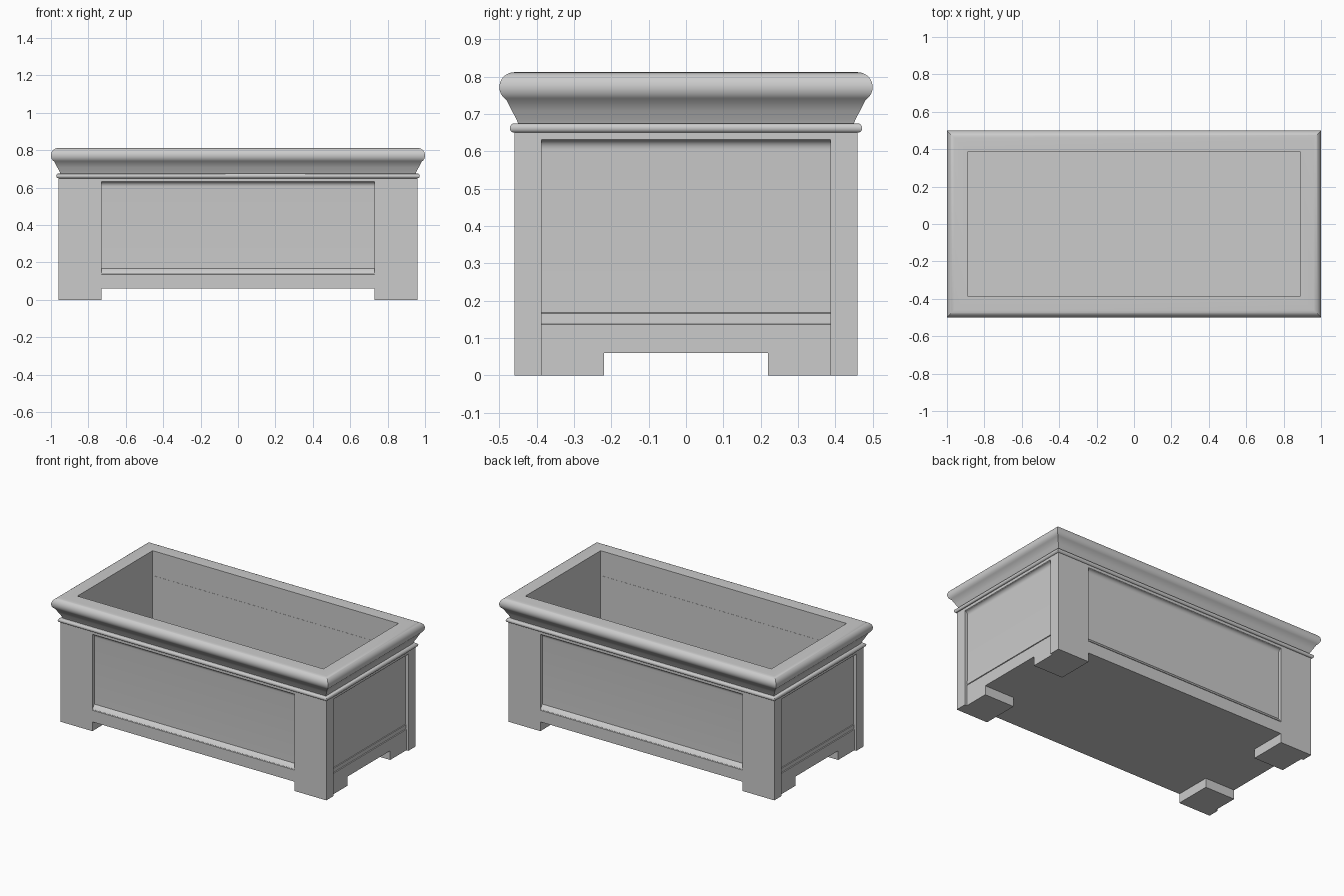
import bpy, bmesh
from math import sin, cos, radians

if "Cube" in bpy.data.objects:
    bpy.data.objects.remove(bpy.data.objects["Cube"])

IN_X, IN_Y = 0.89, 0.387      # inner opening
OUT_X, OUT_Y = 0.96, 0.46     # outer body
POST_X = 0.73                 # inner edge of corner posts


def finish(name, bm, smooth=False):
    bmesh.ops.recalc_face_normals(bm, faces=bm.faces)
    mesh = bpy.data.meshes.new(name)
    bm.to_mesh(mesh)
    bm.free()
    ob = bpy.data.objects.new(name, mesh)
    bpy.context.collection.objects.link(ob)
    if smooth:
        bpy.ops.object.select_all(action='DESELECT')
        ob.select_set(True)
        bpy.context.view_layer.objects.active = ob
        bpy.ops.object.shade_smooth_by_angle(angle=radians(35))
    return ob


def box(name, lo, hi):
    bm = bmesh.new()
    bmesh.ops.create_cube(bm, size=1)
    for v in bm.verts:
        v.co = [(a + b) / 2 + c * (b - a) for a, b, c in zip(lo, hi, v.co)]
    return finish(name, bm)


def loft(name, rings, closed, smooth):
    bm = bmesh.new()
    loops = [[bm.verts.new(p) for p in r] for r in rings]
    n = len(loops[0])
    count = len(loops) if closed else len(loops) - 1
    for i in range(count):
        a, b = loops[i], loops[(i + 1) % len(loops)]
        for j in range(n):
            k = (j + 1) % n
            bm.faces.new((a[j], a[k], b[k], b[j]))
    if not closed:
        bm.faces.new(loops[0])
        bm.faces.new(loops[-1])
    return finish(name, bm, smooth)


def arc(cx, cz, rx, rz, a0, a1, steps):
    angles = [radians(a0 + (a1 - a0) * i / steps) for i in range(steps + 1)]
    return [(cx + rx * cos(a), cz + rz * sin(a)) for a in angles]


def panel_profile(outer, inner, rail):
    """Bottom rail, small sloped ledge, sunk panel and cove under the bead."""
    panel = outer - 0.022
    cove = [(panel + 0.020 * (1 - cos(radians(a))), 0.605 + 0.025 * sin(radians(a)))
            for a in range(0, 91, 15)]
    return [(inner, 0.06), (rail, 0.06), (rail, 0.136), (rail - 0.005, 0.138),
            (rail - 0.005, 0.142), (rail - 0.001, 0.142), (panel + 0.004, 0.166),
            (panel, 0.168)] + cove + [(outer, 0.632), (outer, 0.65), (inner, 0.65)]


# Panelled walls
long_wall = panel_profile(OUT_Y, IN_Y, OUT_Y - 0.001)
end_wall = panel_profile(OUT_X, IN_X, OUT_X - 0.015)
for s, name in ((-1, "front_wall"), (1, "back_wall")):
    loft(name, [[(x, s * o, z) for o, z in long_wall] for x in (-POST_X, POST_X)],
         False, True)
for s, name in ((-1, "left_wall"), (1, "right_wall")):
    loft(name, [[(s * o, y, z) for o, z in end_wall] for y in (-IN_Y, IN_Y)],
         False, True)

# Corner posts and the feet behind them
for sx, side in ((-1, "left"), (1, "right")):
    for sy, end in ((-1, "front"), (1, "back")):
        def corner(part, x0, x1, y0, y1, z1):
            xs, ys = sorted((sx * x0, sx * x1)), sorted((sy * y0, sy * y1))
            box(f"{end}_{side}_{part}", (xs[0], ys[0], 0), (xs[1], ys[1], z1))
        corner("post", POST_X, OUT_X, IN_Y, OUT_Y, 0.65)
        corner("foot", POST_X, OUT_X - 0.015, 0.22, IN_Y, 0.06)

# Floor of the box
box("floor", (-IN_X, -IN_Y, 0.06), (IN_X, IN_Y, 0.10))

# Crown: bead, flared neck and rounded rim, mitred round the rectangle
# profile is (distance from the outermost edge, height)
bead = [(-o, z) for o, z in arc(-0.04, 0.6625, 0.012, 0.0125, -90, 90, 8)]
roll = [(-o, z) for o, z in arc(-0.04, 0.772, 0.04, 0.04, -58, 90, 14)]
profile = ([(0.112, 0.65)] + bead +
           [(0.050, 0.675), (0.045, 0.688), (0.034, 0.708)] + roll + [(0.112, 0.812)])
rings = []
for sx, sy in ((-1, -1), (1, -1), (1, 1), (-1, 1)):
    rings.append([(sx * (1 - o), sy * (0.5 - o), z) for o, z in profile])
loft("moulded_rim", rings, True, True)
